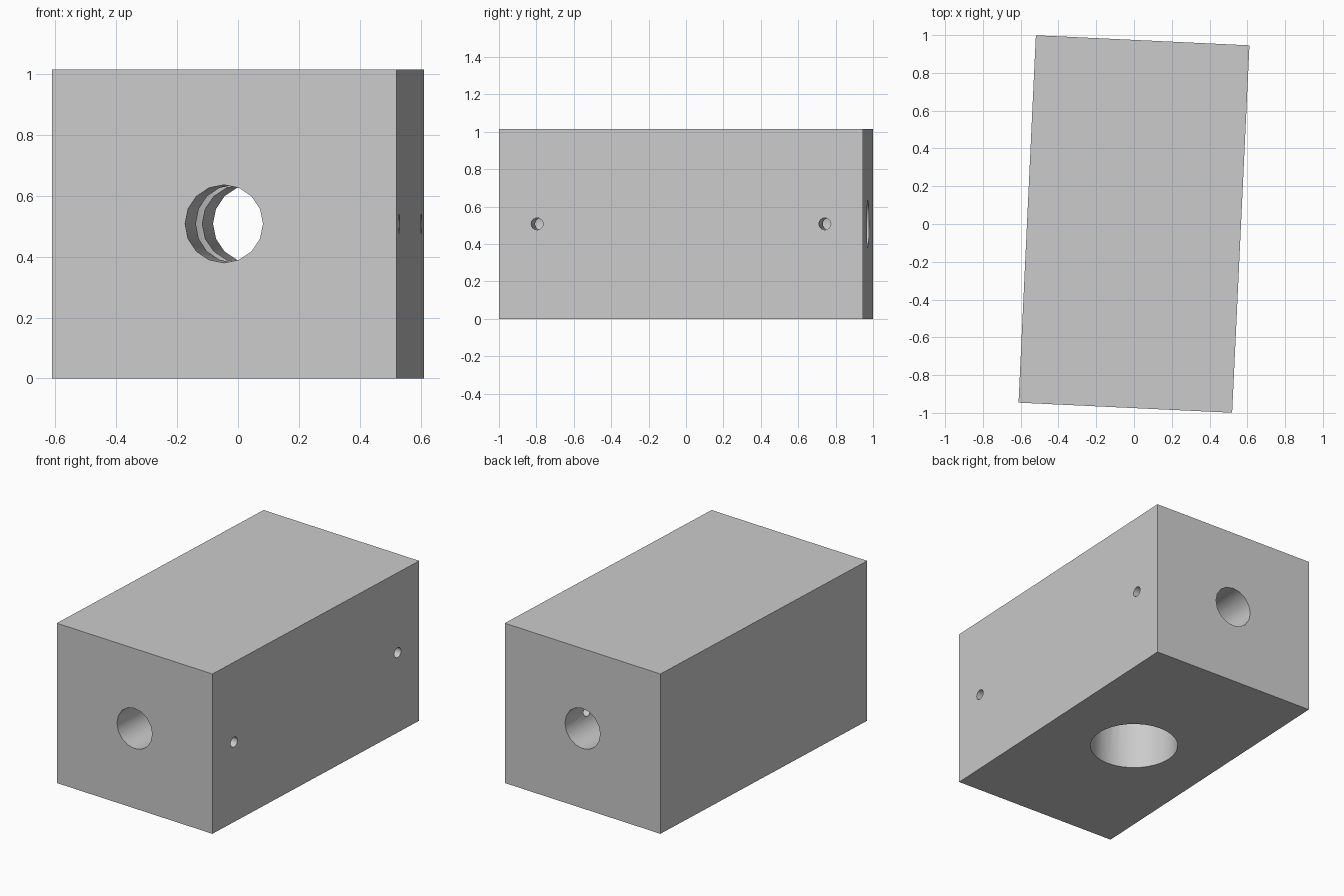
import bpy
import math

WIDTH, LENGTH, HEIGHT = 1.132, 1.947, 1.015
MID = HEIGHT / 2
TURN = math.radians(-2.7)

if "Cube" in bpy.data.objects:
    bpy.data.objects.remove(bpy.data.objects["Cube"], do_unlink=True)

# Single grey material
grey = bpy.data.materials.new("grey")
grey.use_nodes = True
colour = (0.6, 0.6, 0.6, 1)
grey.diffuse_color = colour
grey.node_tree.nodes["Principled BSDF"].inputs["Base Color"].default_value = colour

# Solid block, built straight and turned at the end
bpy.ops.mesh.primitive_cube_add(size=1, location=(0, 0, MID))
block = bpy.context.object
block.name = "drilled_block"
block.scale = (WIDTH, LENGTH, HEIGHT)
bpy.ops.object.transform_apply(location=True, rotation=True, scale=True)
block.data.materials.append(grey)


def drill(name, radius, depth, sides, location, rotation=(0, 0, 0)):
    """Cut a round hole into the block and discard the cutter."""
    bpy.ops.mesh.primitive_cylinder_add(vertices=sides, radius=radius, depth=depth,
                                        location=location, rotation=rotation)
    cutter = bpy.context.object
    cutter.name = name
    cutter.hide_render = True
    cutter.data.materials.append(grey)
    cut = block.modifiers.new(name, "BOOLEAN")
    cut.operation = "DIFFERENCE"
    cut.solver = "EXACT"
    cut.object = cutter
    bpy.ops.object.select_all(action="DESELECT")
    block.select_set(True)
    bpy.context.view_layer.objects.active = block
    bpy.ops.object.modifier_apply(modifier=cut.name)
    bpy.data.objects.remove(cutter, do_unlink=True)


quarter = math.pi / 2

# Long bore from front to back
drill("long_bore", 0.128, LENGTH + 0.2, 16, (0, 0, MID), (quarter, 0, 0))

# Wide blind bore from below
top, bottom = 0.76, -0.1
drill("bottom_bore", 0.26, top - bottom, 32, (0, 0, (top + bottom) / 2))

# Two set screw holes from the left side into the long bore
for y in (-0.77, 0.77):
    drill("screw_hole", 0.032, 0.7, 16, (0.35, y, MID), (0, quarter, 0))

# Turn slightly about the vertical and smooth the bores
block.rotation_euler.z = TURN
bpy.ops.object.transform_apply(location=False, rotation=True, scale=False)
bpy.ops.object.shade_smooth_by_angle(angle=math.radians(30))
